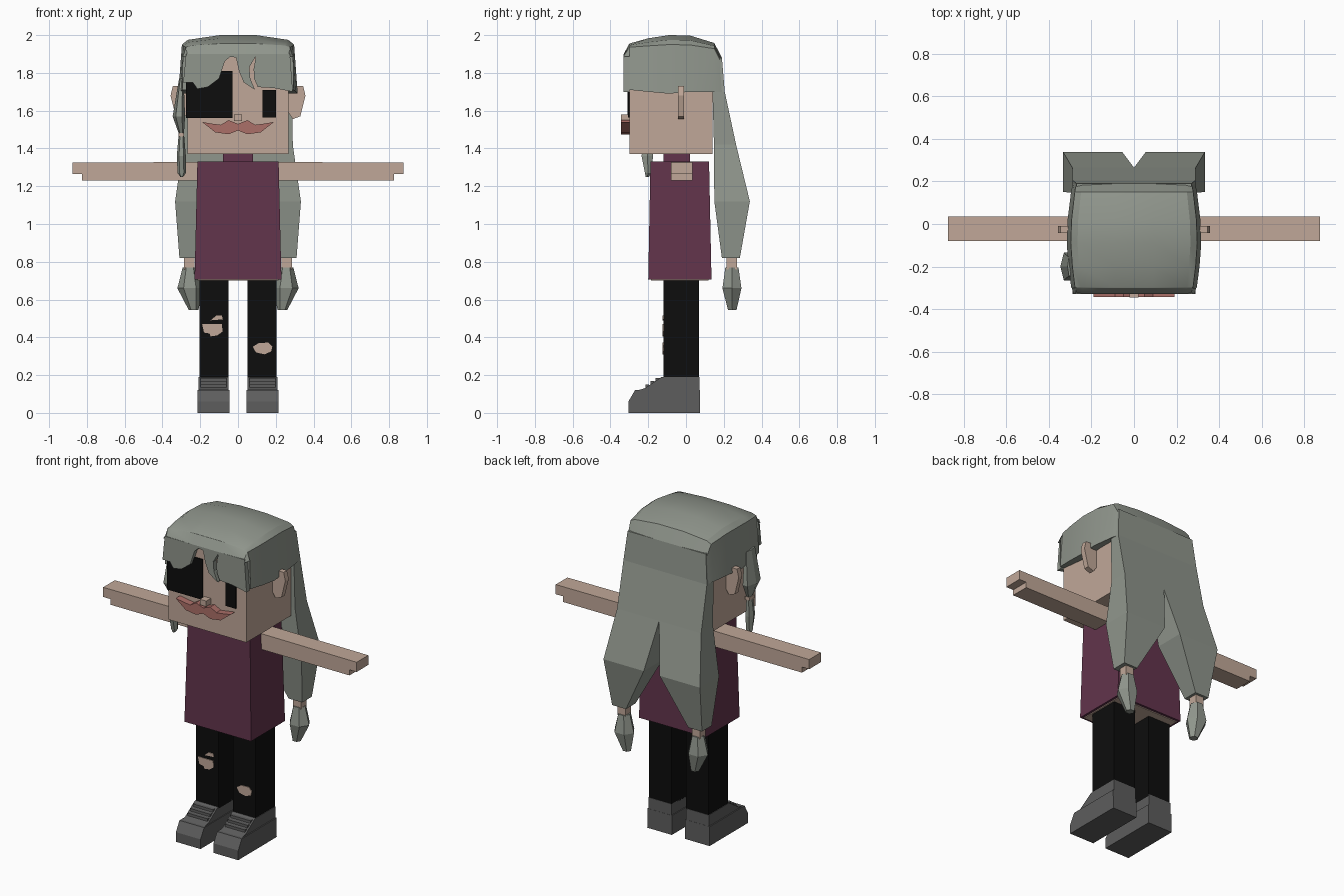
import bpy, bmesh, math

old = bpy.data.objects.get("Cube")
if old:
    bpy.data.objects.remove(old)


def material(name, r, g, b):
    m = bpy.data.materials.new(name)
    m.use_nodes = True
    m.diffuse_color = (r, g, b, 1)
    m.node_tree.nodes["Principled BSDF"].inputs["Base Color"].default_value = (r, g, b, 1)
    return m


HAIR = material("grey_hair", .28, .305, .265)
SKIN = material("skin", .53, .39, .314)
SHIRT = material("plum_shirt", .122, .034, .072)
BLACK = material("black", .004, .004, .004)
SHOE = material("dark_grey_shoe", .11, .11, .11)
LIP = material("rose_moustache", .41, .16, .14)


def loft(name, sections, mat, smooth=False):
    """Join equal-sized closed sections into a capped solid."""
    bm = bmesh.new()
    rings = [[bm.verts.new(p) for p in s] for s in sections]
    n = len(rings[0])
    for a, b in zip(rings, rings[1:]):
        for i in range(n):
            j = (i + 1) % n
            bm.faces.new((a[i], a[j], b[j], b[i]))
    bm.faces.new(rings[0])
    bm.faces.new(rings[-1])
    bmesh.ops.recalc_face_normals(bm, faces=bm.faces)
    mesh = bpy.data.meshes.new(name)
    bm.to_mesh(mesh)
    bm.free()
    mesh.materials.append(mat)
    obj = bpy.data.objects.new(name, mesh)
    bpy.context.collection.objects.link(obj)
    if smooth:
        bpy.ops.object.select_all(action='DESELECT')
        obj.select_set(True)
        bpy.context.view_layer.objects.active = obj
        bpy.ops.object.shade_smooth_by_angle(angle=math.radians(25))
    return obj


def rect(x0, x1, y0, y1, z):
    return [(x0, y0, z), (x1, y0, z), (x1, y1, z), (x0, y1, z)]


def box(name, x0, x1, y0, y1, z0, z1, mat):
    return loft(name, [rect(x0, x1, y0, y1, z0), rect(x0, x1, y0, y1, z1)], mat)


def prism_y(name, outline, y0, y1, mat):
    return loft(name, [[(x, y, z) for x, z in outline] for y in (y0, y1)], mat)


def prism_x(name, outline, x0, x1, mat):
    return loft(name, [[(x, y, z) for y, z in outline] for x in (x0, x1)], mat)


def blob(name, rings, mat, sides=6):
    """Faceted lock of hair from (x, y, z, x radius, y radius) rings."""
    turn = [2 * math.pi * i / sides for i in range(sides)]
    return loft(name, [[(x + rx * math.cos(t), y + ry * math.sin(t), z) for t in turn]
                       for x, y, z, rx, ry in rings], mat)


# Head and face
box("head", -.268, .268, -.30, .14, 1.37, 1.89, SKIN)
box("eye_patch", -.275, -.03, -.309, -.30, 1.56, 1.81, BLACK)
box("left_eye", .13, .20, -.308, -.30, 1.565, 1.71, BLACK)
box("nose", -.022, .022, -.345, -.30, 1.545, 1.58, SKIN)
half = [(.19, 1.54), (.13, 1.53), (.09, 1.525), (.05, 1.55), (.0, 1.53)]
under = [(.0, 1.495), (.05, 1.475), (.12, 1.485)]
for s in (1, -1):
    prism_y("moustache_half", [(s * x, z) for x, z in half + under], -.343, -.30, LIP)

# Hair cap
def cap_section(y, top, bottom, w, drop):
    side = [(w, bottom), (.94 * w, max(bottom, top - drop)), (.84 * w, top - .5 * drop), (.3 * w, top)]
    return [(x, y, z) for x, z in side] + [(-x, y, z) for x, z in reversed(side)]


loft("hair_cap", [cap_section(*s) for s in (
    (-.33, 1.90, 1.885, .285, .01), (-.30, 1.955, 1.888, .292, .02),
    (-.298, 1.956, 1.71, .295, .02), (-.20, 1.983, 1.70, .308, .04),
    (-.09, 2.0, 1.69, .316, .05), (.02, 1.998, 1.70, .312, .05),
    (.15, 1.958, 1.70, .296, .03), (.19, 1.88, 1.70, .288, .03))], HAIR, True)

# Bangs with a wide parting and a narrow curved slot
bangs = [(-.275, 1.90), (-.29, 1.75), (-.24, 1.75), (-.215, 1.715), (-.16, 1.725),
         (-.10, 1.77), (-.07, 1.86), (-.04, 1.888), (-.01, 1.88), (.005, 1.81),
         (.03, 1.75), (.09, 1.71), (.065, 1.77), (.06, 1.83), (.095, 1.89),
         (.083, 1.82), (.085, 1.77), (.105, 1.725), (.19, 1.72), (.29, 1.70), (.275, 1.90)]
prism_y("bangs", bangs, -.33, -.299, HAIR)

# Side lock hanging in front of the right ear
blob("side_lock", [(-.30, -.2, 1.77, .012, .05), (-.313, -.2, 1.57, .033, .075),
                   (-.30, -.2, 1.48, .014, .025)], HAIR)
box("side_lock_tie", -.315, -.285, -.225, -.175, 1.462, 1.482, SKIN)
blob("side_lock_end", [(-.30, -.2, 1.465, .015, .025), (-.30, -.205, 1.36, .024, .035),
                       (-.298, -.2, 1.27, .022, .02), (-.298, -.205, 1.25, .008, .01)], HAIR)

for s, side in ((1, "left"), (-1, "right")):
    # Ear
    ear = [(.26, 1.73), (.345, 1.73), (.357, 1.68), (.33, 1.57), (.29, 1.555), (.26, 1.60)]
    prism_y(side + "_ear", [(s * x, z) for x, z in ear], -.043, -.01, SKIN)

    # Back hair dividing into a tied tail
    rows = ((1.88, 0, .27, .14, .19), (1.70, 0, .288, .14, .205), (1.42, 0, .29, .148, .265),
            (1.12, .055, .333, .15, .338), (.82, .215, .31, .19, .285))
    loft(side + "_back_hair", [rect(s * a, s * b, c, d, z) for z, a, b, c, d in rows], HAIR)
    box(side + "_hair_tie", s * .23, s * .285, .215, .27, .76, .83, SKIN)
    blob(side + "_tail_end", [(s * .255, .243, .77, .038, .04), (s * .255, .243, .66, .066, .058),
                              (s * .235, .245, .545, .026, .026)], HAIR)

    # Arm with a stepped hand
    arm = [(.205, 1.328), (.875, 1.325), (.875, 1.265), (.825, 1.265), (.825, 1.23), (.205, 1.23)]
    prism_y(side + "_arm", [(s * x, z) for x, z in arm], -.08, .035, SKIN)

    # Leg and shoe
    box(side + "_leg", s * .05, s * .205, -.12, .07, .18, .71, BLACK)
    sole = [(-.305, 0), (-.305, .06), (-.27, .12), (.073, .12), (.075, 0)]
    prism_x(side + "_shoe_base", sole, s * .045, s * .215, SHOE)
    upper = [(-.27, .115), (-.22, .13), (-.13, .19), (.072, .19), (.072, .1)]
    prism_x(side + "_shoe_upper", upper, s * .05, s * .208, SHOE)
    for i in range(3):
        y, z = -.205 + .027 * i, .143 + .018 * i
        box(side + "_shoe_lace", s * .06, s * .198, y - .01, y + .01, z - .01, z + .007, SHOE)

# Shirt, collar and the skin visible under the hem
loft("shirt", [rect(-.23, .23, -.20, .135, .705), rect(-.215, .215, -.188, .122, 1.33)], SHIRT)
box("collar", -.08, .08, -.12, .02, 1.32, 1.372, SHIRT)
box("waist", -.215, .215, -.185, .12, .70, .706, SKIN)

# Torn knees
tears = {
    "right_knee_tear": [(-.19, .47), (-.085, .47), (-.082, .43), (-.11, .41), (-.145, .405), (-.15, .42), (-.18, .425)],
    "right_small_tear": [(-.145, .49), (-.08, .495), (-.085, .515), (-.115, .515)],
    "left_knee_tear": [(.078, .35), (.11, .37), (.16, .372), (.182, .35), (.175, .325), (.14, .31), (.095, .32)],
}
for name, outline in tears.items():
    prism_y(name, outline, -.124, -.119, SKIN)
